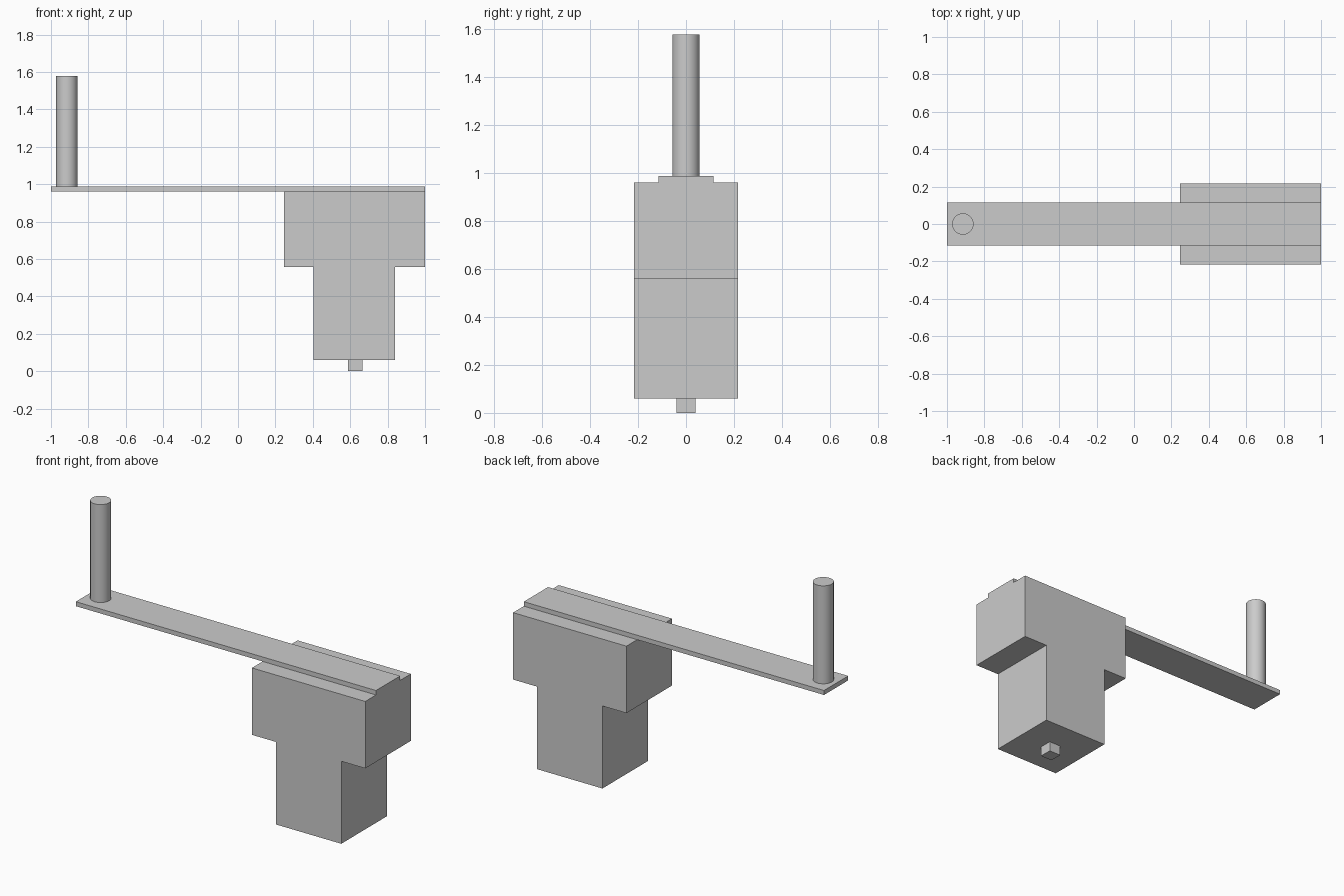
import bpy

cube = bpy.data.objects.get("Cube")
if cube:
    bpy.data.objects.remove(cube, do_unlink=True)

grey = bpy.data.materials.new("plain grey")
grey.use_nodes = True
grey.diffuse_color = (0.6, 0.6, 0.6, 1)
grey.node_tree.nodes["Principled BSDF"].inputs["Base Color"].default_value = (0.6, 0.6, 0.6, 1)


def finish(name):
    ob = bpy.context.object
    ob.name = ob.data.name = name
    ob.data.materials.append(grey)
    return ob


def box(name, x, y, z):
    """Box spanning the given (low, high) ranges."""
    spans = (x, y, z)
    bpy.ops.mesh.primitive_cube_add(size=1, location=[(a + b) / 2 for a, b in spans])
    ob = finish(name)
    ob.scale = [b - a for a, b in spans]
    bpy.ops.object.transform_apply(location=False, rotation=False, scale=True)
    return ob


def extrude_profile(name, outline, half_depth):
    """Solid from an x-z outline, extruded along y."""
    n = len(outline)
    verts = [(x, y, z) for y in (-half_depth, half_depth) for x, z in outline]
    faces = [list(range(n)), list(range(n, 2 * n))[::-1]]
    faces += [(i, i + n, (i + 1) % n + n, (i + 1) % n) for i in range(n)]
    mesh = bpy.data.meshes.new(name)
    mesh.from_pydata(verts, [], faces)
    ob = bpy.data.objects.new(name, mesh)
    bpy.context.collection.objects.link(ob)
    mesh.materials.append(grey)
    return ob


# T-shaped housing: wide head over a narrower body
HEAD_TOP, ARM_TOP = 0.96, 0.987
extrude_profile("housing", [
    (0.405, 0.06), (0.84, 0.06), (0.84, 0.557), (1, 0.557),
    (1, HEAD_TOP), (0.245, HEAD_TOP), (0.245, 0.557), (0.405, 0.557)], 0.217)

# Small square peg under the body
box("bottom_peg", (0.587, 0.665), (-0.039, 0.039), (0, 0.06))

# Long flat arm lying on the head
box("arm", (-1, 1), (-0.115, 0.115), (HEAD_TOP, ARM_TOP))

# Round upright post at the far end of the arm
POST_TOP = 1.577
bpy.ops.mesh.primitive_cylinder_add(
    vertices=48, radius=0.057, depth=POST_TOP - ARM_TOP,
    location=(-0.915, 0, (POST_TOP + ARM_TOP) / 2))
finish("post")
bpy.ops.object.shade_smooth_by_angle()
